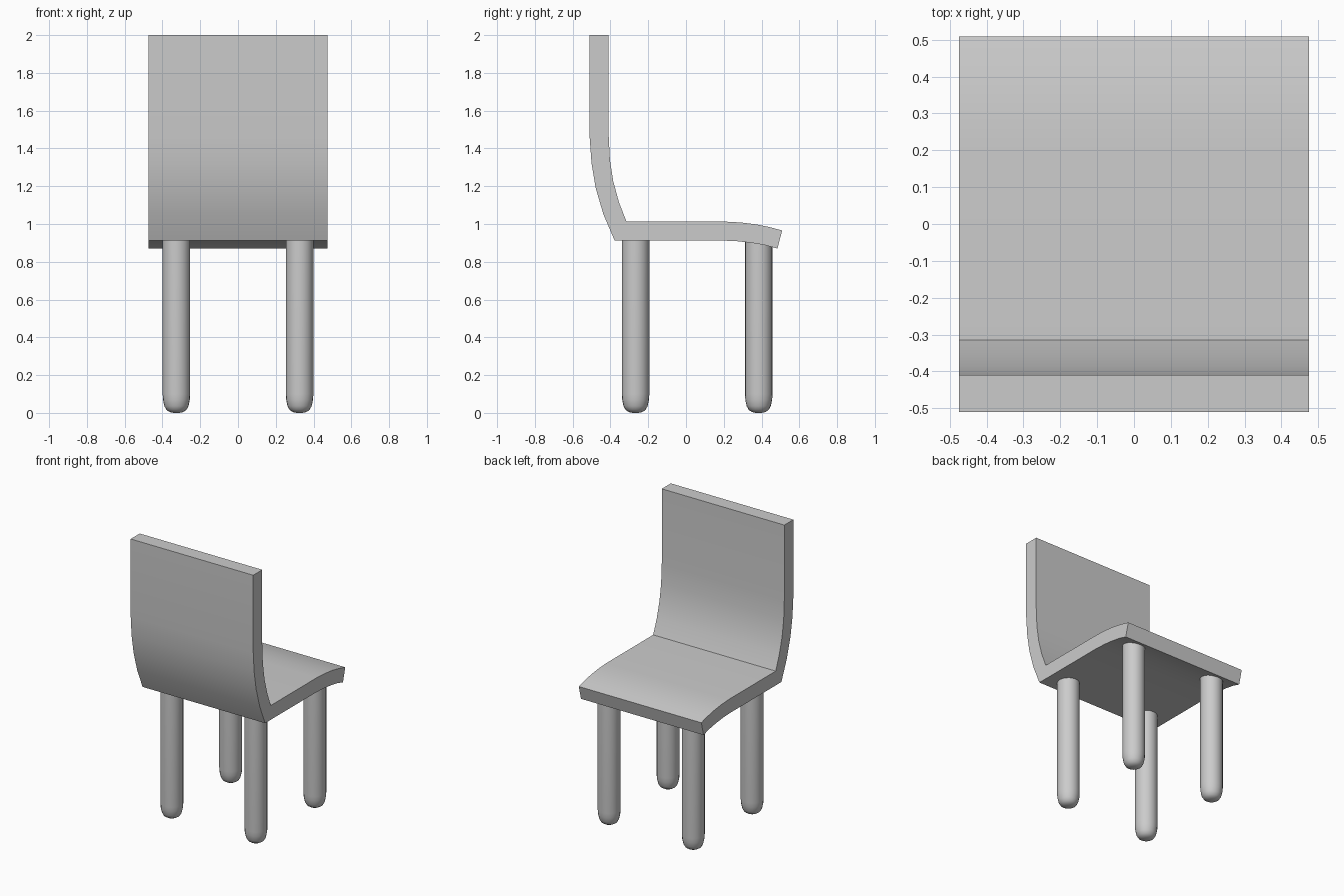
import bpy, bmesh
from math import cos, sin, tau, radians

if "Cube" in bpy.data.objects:
    bpy.data.objects.remove(bpy.data.objects["Cube"])

HALF_W = 0.475


def finish(bm, name, angle):
    bmesh.ops.recalc_face_normals(bm, faces=bm.faces)
    me = bpy.data.meshes.new(name)
    bm.to_mesh(me)
    bm.free()
    ob = bpy.data.objects.new(name, me)
    bpy.context.collection.objects.link(ob)
    bpy.ops.object.select_all(action='DESELECT')
    ob.select_set(True)
    bpy.context.view_layer.objects.active = ob
    bpy.ops.object.shade_smooth_by_angle(angle=radians(angle))
    return ob


# Bent shell: outer and inner (y, z) profiles paired into cross-sections
outer = [(-.51, 2), (-.51, 1.46), (-.50, 1.32), (-.478, 1.19), (-.437, 1.05), (-.378, .913),
         (.18, .913), (.27, .909), (.35, .900), (.42, .888), (.484, .870)]
inner = [(-.41, 2), (-.41, 1.48), (-.403, 1.34), (-.385, 1.225), (-.355, 1.115), (-.315, 1.013),
         (.20, 1.013), (.29, 1.008), (.37, .998), (.44, .984), (.509, .966)]
bm = bmesh.new()
rings = [[bm.verts.new((x, *p)) for x, p in
          ((-HALF_W, o), (HALF_W, o), (HALF_W, i), (-HALF_W, i))]
         for o, i in zip(outer, inner)]
for a, b in zip(rings, rings[1:]):
    for k in range(4):
        n = (k + 1) % 4
        bm.faces.new((a[k], a[n], b[n], b[k]))
bm.faces.new(rings[0])
bm.faces.new(rings[-1])
bm.normal_update()

# Tiny softened rim on the outside edges
rim = [e for e in bm.edges if e.is_convex and e.calc_face_angle() > radians(75)]
bmesh.ops.bevel(bm, geom=rim, offset=.005, segments=1, affect='EDGES', profile=.5)
finish(bm, "seat_and_back", 30)


# Round leg with domed foot
def leg(name, x, y, sides=20):
    prof = [(.073, .935), (.073, .10), (.071, .07), (.064, .036), (.052, .015), (.034, .004), (.015, 0)]
    bm = bmesh.new()
    loops = [[bm.verts.new((x + r * cos(tau * k / sides), y + r * sin(tau * k / sides), z))
              for k in range(sides)] for r, z in prof]
    for a, b in zip(loops, loops[1:]):
        for k in range(sides):
            n = (k + 1) % sides
            bm.faces.new((a[k], a[n], b[n], b[k]))
    bm.faces.new(loops[0])
    bm.faces.new(loops[-1])
    finish(bm, name, 40)


for side, x in (("left", -.326), ("right", .326)):
    leg(f"{side}_back_leg", x, -.267)
    leg(f"{side}_front_leg", x, .385)
